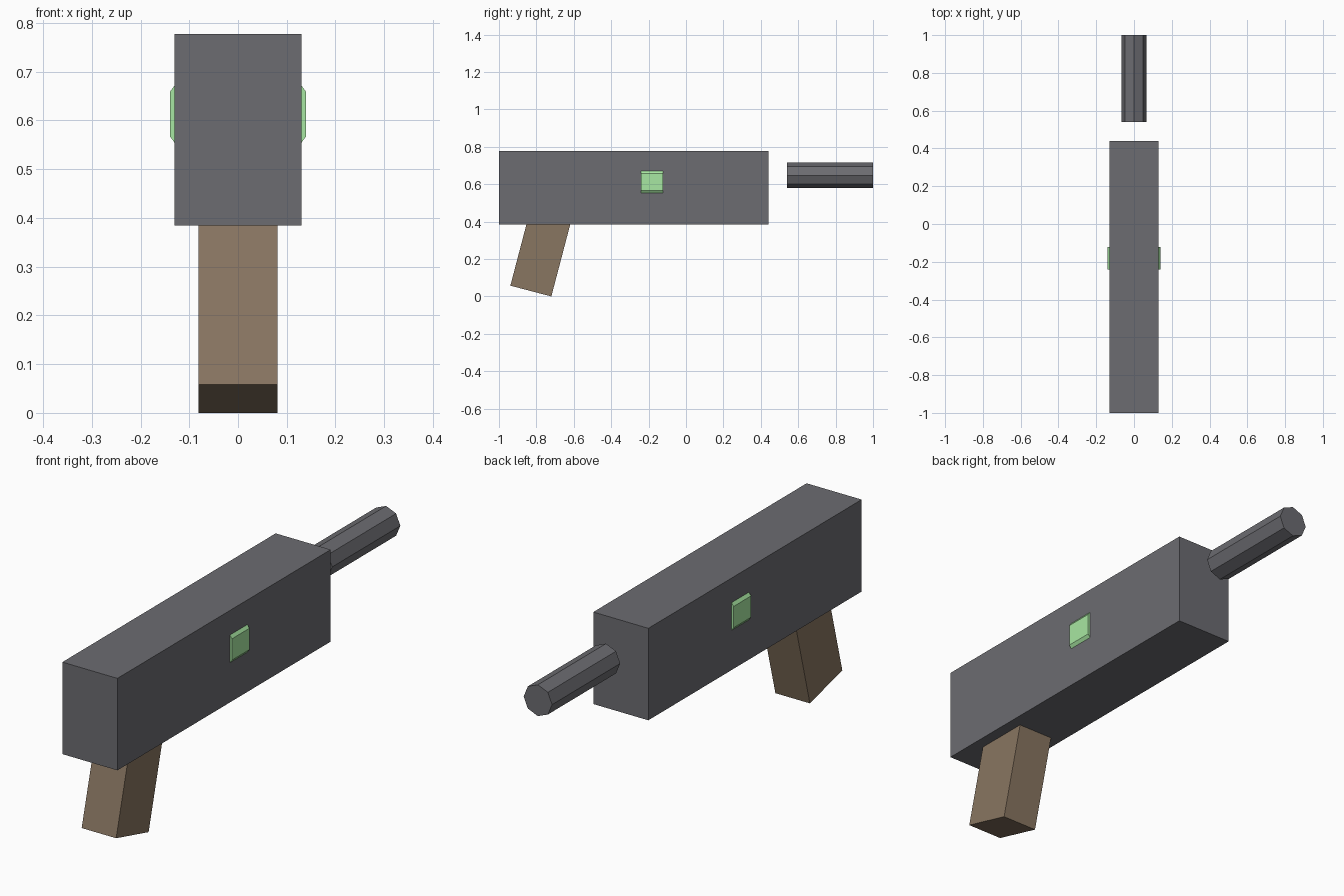
import bpy
from math import radians, sin, cos, pi

if "Cube" in bpy.data.objects:
    bpy.data.objects.remove(bpy.data.objects["Cube"])


def material(name, rgb):
    m = bpy.data.materials.new(name)
    m.diffuse_color = (*rgb, 1)
    m.use_nodes = True
    m.node_tree.nodes["Principled BSDF"].inputs["Base Color"].default_value = m.diffuse_color
    return m


dark_metal = material("dark_metal", (0.15, 0.15, 0.165))
wood = material("brown_grip", (0.25, 0.18, 0.12))
green = material("green_glow", (0.39, 0.80, 0.36))


def finish(name, mat):
    ob = bpy.context.object
    ob.name = name
    ob.data.materials.append(mat)
    bpy.ops.object.transform_apply(location=False, rotation=True, scale=True)
    return ob


def box(name, centre, size, mat, tilt=0):
    bpy.ops.mesh.primitive_cube_add(size=1, location=centre, rotation=(tilt, 0, 0))
    bpy.context.object.scale = size
    return finish(name, mat)


def rod(name, sides, radius, y0, y1, z, mat, spin=0):
    # Prism running along y
    bpy.ops.mesh.primitive_cylinder_add(vertices=sides, radius=radius, depth=y1 - y0)
    ob = bpy.context.object
    ob.rotation_euler = (pi / 2, spin, 0)
    ob.location = (0, (y0 + y1) / 2, z)
    return finish(name, mat)


# Main housing
box("body", (0, -0.28, 0.5805), (0.26, 1.44, 0.393), dark_metal)

# Tilted handle, its top buried in the body
tilt, length = radians(14.7), 0.42
grip_y = -0.8295 + sin(tilt) * length / 2
grip_z = 0.029 + cos(tilt) * length / 2
box("grip", (0, grip_y, grip_z), (0.163, 0.2265, length), wood, -tilt)

# Eight-sided barrel floating ahead of the body
rod("barrel", 8, 0.067, 0.54, 1.0, 0.648, dark_metal)

# Ten-sided energy cell whose flats poke through both sides
rod("energy_cell", 10, 0.147, -0.24, -0.122, 0.613, green)
